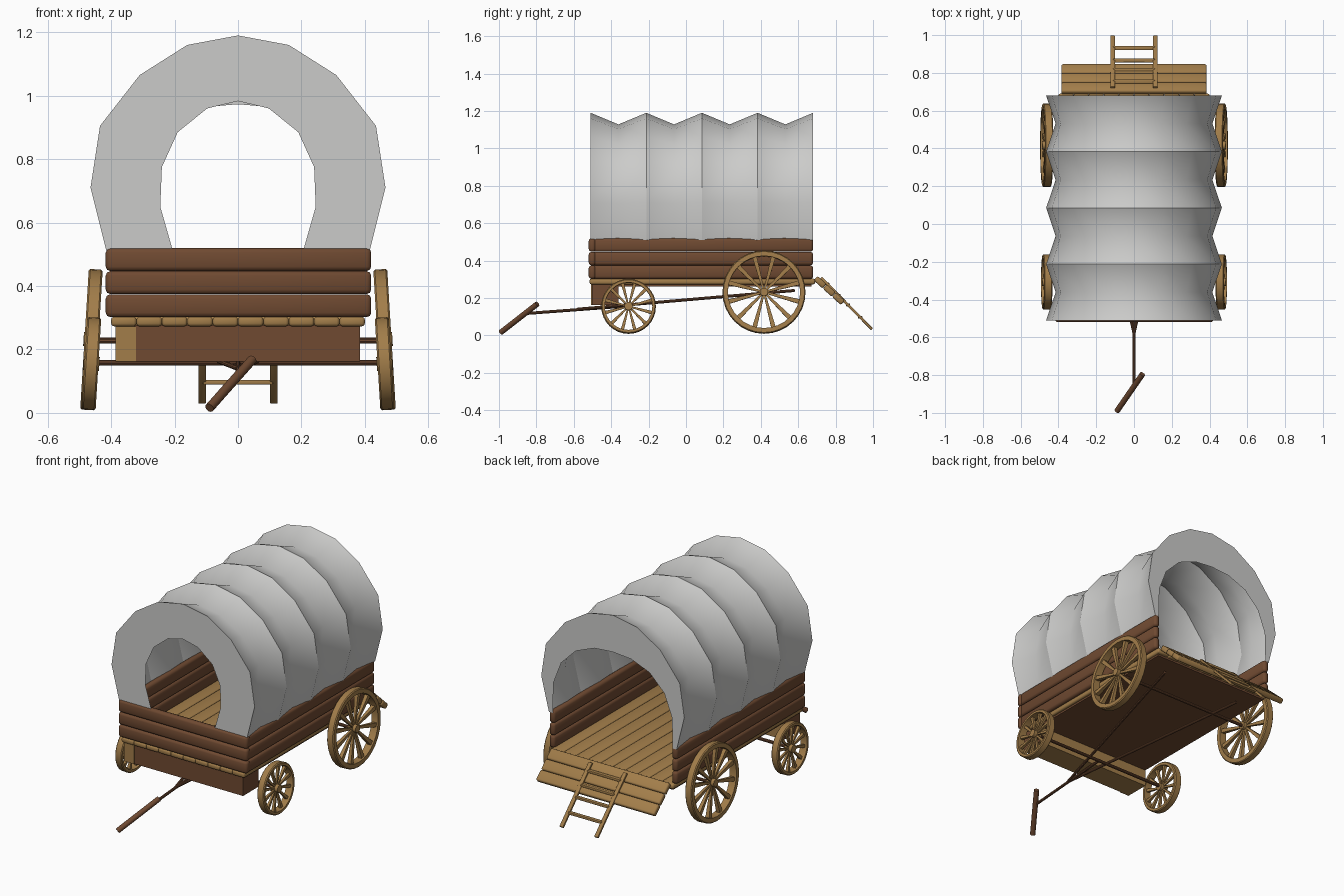
import bpy, bmesh, math
from mathutils import Vector, Matrix

if "Cube" in bpy.data.objects:
    bpy.data.objects.remove(bpy.data.objects["Cube"])


def mat(name, c):
    m = bpy.data.materials.new(name)
    m.diffuse_color = (*c, 1)
    m.use_nodes = True
    m.node_tree.nodes["Principled BSDF"].inputs["Base Color"].default_value = m.diffuse_color
    return m


BROWN = mat("dark brown wood", (0.16, 0.068, 0.031))
TAN = mat("tan wood", (0.36, 0.205, 0.068))
CANVAS = mat("grey white canvas", (0.60, 0.60, 0.59))


def finish(name, bm, *mats, smooth=35):
    bmesh.ops.recalc_face_normals(bm, faces=bm.faces)
    me = bpy.data.meshes.new(name)
    bm.to_mesh(me)
    bm.free()
    ob = bpy.data.objects.new(name, me)
    bpy.context.collection.objects.link(ob)
    for m in mats:
        me.materials.append(m)
    if smooth:
        bpy.ops.object.select_all(action='DESELECT')
        ob.select_set(True)
        bpy.context.view_layer.objects.active = ob
        bpy.ops.object.shade_smooth_by_angle(angle=math.radians(smooth))
    return ob


def box(name, lo, hi, m, bevel=0.0):
    """Axis-aligned board with optional rounded edges."""
    lo, hi = Vector(lo), Vector(hi)
    bm = bmesh.new()
    bmesh.ops.create_cube(bm, size=1, matrix=Matrix.Translation((lo + hi) / 2)
                          @ Matrix.Diagonal((*(hi - lo), 1)))
    if bevel:
        bmesh.ops.bevel(bm, geom=bm.edges[:], offset=bevel, segments=2,
                        profile=0.5, affect='EDGES')
    return finish(name, bm, m, smooth=50 if bevel else 0)


def bar(name, a, b, w, h, m, bevel=0.0):
    """Square bar from a to b, w wide in x and h deep."""
    a, b = Vector(a), Vector(b)
    d = (b - a).normalized()
    side = (Vector((1, 0, 0)) - d * d.x)
    if side.length < 0.1:
        side = Vector((0, 1, 0)) - d * d.y
    side.normalize()
    up = d.cross(side)
    ob = box(name, (-w / 2, 0, -h / 2), (w / 2, (b - a).length, h / 2), m, bevel)
    M = Matrix((side, d, -up if side.cross(d).dot(up) < 0 else up)).transposed().to_4x4()
    ob.matrix_world = Matrix.Translation(a) @ M
    return ob


def rod(name, a, b, r, m, seg=10):
    a, b = Vector(a), Vector(b)
    bm = bmesh.new()
    M = Matrix.Translation((a + b) / 2) @ (b - a).to_track_quat('Z', 'Y').to_matrix().to_4x4()
    bmesh.ops.create_cone(bm, cap_ends=True, segments=seg, radius1=r, radius2=r,
                          depth=(b - a).length, matrix=M)
    return finish(name, bm, m)


# floor planks and dark under-floor
for i in range(10):
    x = -0.4 + 0.08 * i
    box(f"floor_plank_{i}", (x, -0.515, 0.273), (x + 0.08, 0.69, 0.303), TAN, 0.009)
box("under_floor", (-0.385, -0.5, 0.262), (0.385, 0.67, 0.277), BROWN)

# walls of three rounded boards
for i in range(3):
    z = 0.302 + 0.0727 * i
    box(f"front_board_{i}", (-0.417, -0.52, z), (0.42, -0.482, z + 0.072), BROWN, 0.014)
    for s in (-1, 1):
        x0, x1 = sorted((s * 0.38, s * 0.416))
        box(f"side_board_{i}", (x0, -0.515, z), (x1, 0.68, z + 0.072), BROWN, 0.014)

# foot box below the front, tan on its back and underside
fb = box("foot_box", (-0.385, -0.503, 0.162), (0.385, -0.36, 0.272), BROWN)
fb.data.materials.append(TAN)
for p in fb.data.polygons:
    if p.normal.y > 0.5 or p.normal.z < -0.5:
        p.material_index = 1
box("foot_box_corner_plate", (-0.386, -0.507, 0.162), (-0.322, -0.502, 0.272), TAN)

# canvas cover: half profile from the wall to the crown, mirrored
OUTER = [(0.415, 0.51), (0.465, 0.71), (0.435, 0.905), (0.31, 1.065), (0.16, 1.16), (0, 1.19)]
FRONT_HOLE = [(0.205, 0.51), (0.245, 0.65), (0.24, 0.775), (0.19, 0.885), (0.097, 0.96), (0, 0.983)]
BACK_HOLE = [(0.39, 0.51), (0.385, 0.69), (0.335, 0.82), (0.24, 0.915), (0.12, 0.963), (0, 0.973)]
VALLEY = [(0.40, 0.51), (0.415, 0.705), (0.388, 0.88), (0.277, 1.02), (0.142, 1.103), (0, 1.128)]


def arch(bm, half, y):
    pts = half + [(-x, z) for x, z in reversed(half[:-1])]
    return [bm.verts.new((x, y, z)) for x, z in pts]


def bridge(bm, a, b):
    for i in range(len(a) - 1):
        bm.faces.new((a[i], a[i + 1], b[i + 1], b[i]))


Y0, Y1 = -0.51, 0.68
step = (Y1 - Y0) / 4
for i in range(4):
    y = Y0 + i * step
    bm = bmesh.new()
    a, v, b = arch(bm, OUTER, y), arch(bm, VALLEY, y + step / 2), arch(bm, OUTER, y + step)
    bridge(bm, a, v)
    bridge(bm, v, b)
    finish(f"canvas_pleat_{i}", bm, CANVAS, smooth=60)
for name, hole, y in (("canvas_front", FRONT_HOLE, Y0), ("canvas_back", BACK_HOLE, Y1)):
    bm = bmesh.new()
    bridge(bm, arch(bm, OUTER, y), arch(bm, hole, y))
    finish(name, bm, CANVAS, smooth=0)


# wheels: square-section rim, flared spokes, hub; axis along x, tops lean inwards
def wheel(name, s, x, y, z, r):
    n, w, t = 32, 0.022, 0.13 * r
    bm = bmesh.new()
    rings = []
    for k in range(n):
        c, q = math.cos(2 * math.pi * k / n), math.sin(2 * math.pi * k / n)
        rings.append([bm.verts.new((u, c * rr, q * rr)) for u, rr in
                      ((-w, r - t), (-w, r - 0.005), (-w + 0.005, r), (w - 0.005, r),
                       (w, r - 0.005), (w, r - t))])
    for k in range(n):
        a, b = rings[k], rings[(k + 1) % n]
        for j in range(6):
            bm.faces.new((a[j], a[(j + 1) % 6], b[(j + 1) % 6], b[j]))
    length = r - t * 0.8
    for k in range(12):
        M = (Matrix.Rotation(2 * math.pi * (k + 0.5) / 12, 4, 'X')
             @ Matrix.Translation((0, 0, length / 2)) @ Matrix.Rotation(math.pi / 4, 4, 'Z'))
        bmesh.ops.create_cone(bm, cap_ends=True, segments=4, radius1=0.022 * r + 0.002,
                              radius2=0.065 * r + 0.003, depth=length, matrix=M)
    bmesh.ops.create_cone(bm, cap_ends=True, segments=16, radius1=0.022, radius2=0.022,
                          depth=0.05, matrix=Matrix.Rotation(math.pi / 2, 4, 'Y'))
    ob = finish(name, bm, TAN)
    ob.matrix_world = (Matrix.Translation((s * x, y, z))
                       @ Matrix.Rotation(-s * math.radians(3.5), 4, 'Y'))


for s, side in ((-1, "left"), (1, "right")):
    wheel(f"front_wheel_{side}", s, 0.462, -0.307, 0.155, 0.146)
    wheel(f"rear_wheel_{side}", s, 0.462, 0.417, 0.231, 0.222)
    # forked pole running back under the floor
    rod(f"fork_pole_{side}", (0, -0.58, 0.14), (s * 0.26, 0.58, 0.24), 0.008, BROWN)
rod("front_axle", (-0.47, -0.307, 0.158), (0.47, -0.307, 0.158), 0.009, BROWN)
rod("rear_axle", (-0.47, 0.417, 0.228), (0.47, 0.417, 0.228), 0.009, BROWN)

# tongue with skewed cross handle
rod("tongue", (0, -0.87, 0.116), (0, -0.30, 0.158), 0.008, BROWN)
rod("tongue_handle", (-0.09, -0.99, 0.016), (0.045, -0.795, 0.168), 0.015, BROWN, 12)

# lowered tailgate of three planks
d = Vector((0, 0.74, -0.67)).normalized()
nrm = Vector((0, -d.z, d.y))
top = Vector((0, 0.693, 0.306))
for i in range(3):
    a = top + d * (0.066 * i)
    bar(f"tailgate_plank_{i}", a, a + d * 0.065, 0.77, 0.032, TAN, 0.009)

# ladder lying on the tailgate
la = top + d * 0.02 + nrm * 0.022
lb = Vector((0, 0.994, 0.033))
for s in (-1, 1):
    off = Vector((s * 0.113, 0, 0))
    bar("ladder_rail", la + off, lb + off, 0.024, 0.014, TAN, 0.003)
for f in (0.12, 0.34, 0.53, 0.77):
    c = la.lerp(lb, f)
    bar("ladder_rung", c - Vector((0.11, 0, 0)), c + Vector((0.11, 0, 0)), 0.022, 0.014, TAN, 0.003)
